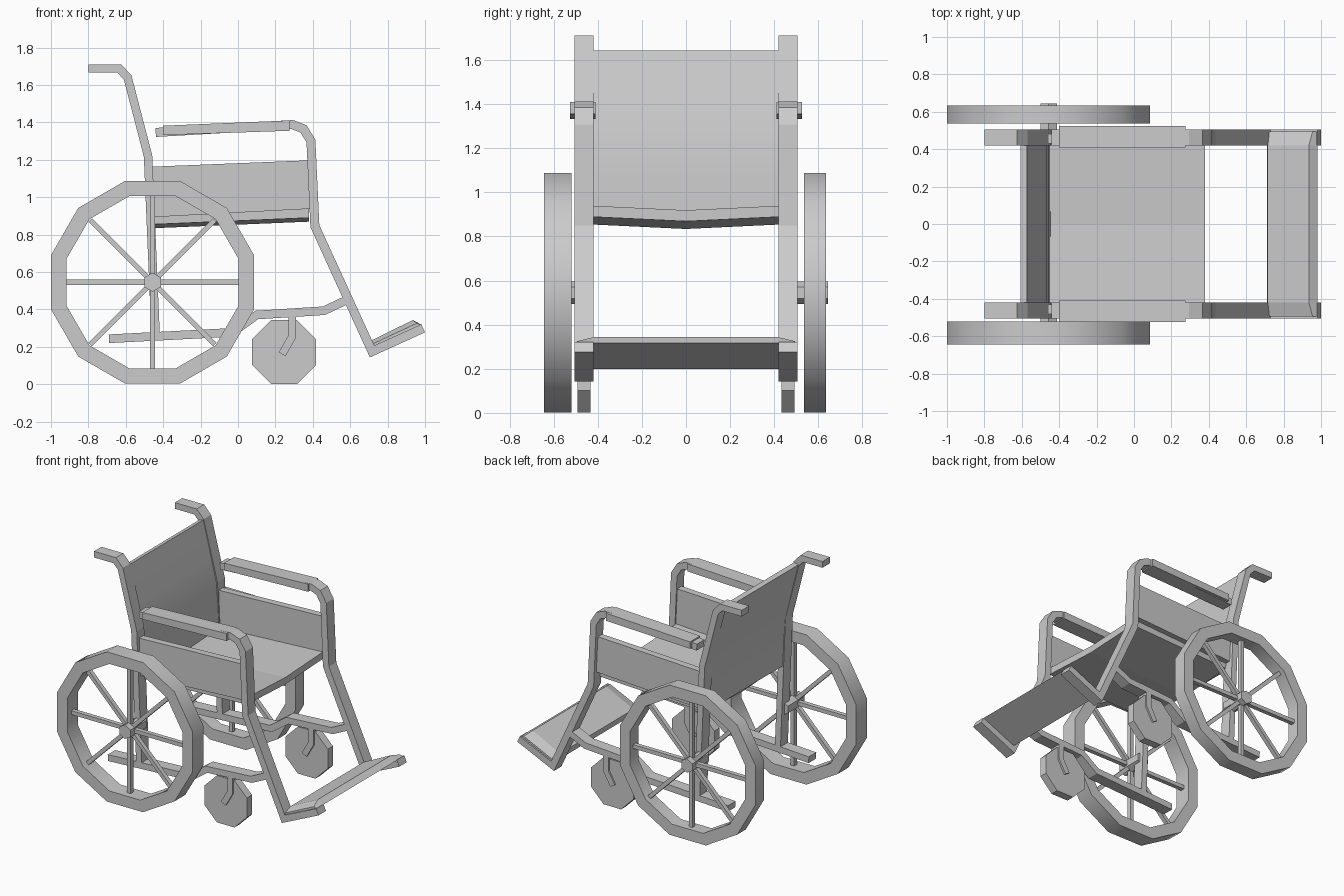
import bpy, bmesh, math
from mathutils import Vector

if "Cube" in bpy.data.objects:
    bpy.data.objects.remove(bpy.data.objects["Cube"])


def loft(name, sections, cyclic=False, smooth=False):
    """Skin a row of equal-sized closed sections; cap ends unless cyclic."""
    bm = bmesh.new()
    rows = [[bm.verts.new(p) for p in s] for s in sections]
    n, m = len(rows), len(rows[0])
    for i in range(n if cyclic else n - 1):
        a, b = rows[i], rows[(i + 1) % n]
        for j in range(m):
            k = (j + 1) % m
            bm.faces.new((a[j], a[k], b[k], b[j]))
    if not cyclic:
        bm.faces.new(rows[0])
        bm.faces.new(rows[-1])
    bmesh.ops.recalc_face_normals(bm, faces=bm.faces)
    me = bpy.data.meshes.new(name)
    bm.to_mesh(me)
    bm.free()
    ob = bpy.data.objects.new(name, me)
    bpy.context.collection.objects.link(ob)
    if smooth:
        bpy.ops.object.select_all(action='DESELECT')
        ob.select_set(True)
        bpy.context.view_layer.objects.active = ob
        bpy.ops.object.shade_smooth_by_angle(angle=math.radians(35))
    return ob


def bar(name, path, width, y0, y1, smooth=False):
    """Flat bar following an (x, z) path with mitred corners."""
    pts = [Vector(p) for p in path]
    dirs = [(b - a).normalized() for a, b in zip(pts, pts[1:])]
    quads = []
    for i, p in enumerate(pts):
        d0, d1 = dirs[max(i - 1, 0)], dirs[min(i, len(dirs) - 1)]
        t = (d0 + d1).normalized()
        nrm = Vector((-t.y, t.x)) * (width / 2 / t.dot(d1))
        a, b = p + nrm, p - nrm
        quads.append([(a.x, y0, a.y), (b.x, y0, b.y), (b.x, y1, b.y), (a.x, y1, a.y)])
    return loft(name, quads, smooth=smooth)


def extrude(name, profile, y0, y1):
    return loft(name, [[(x, y, z) for x, z in profile] for y in (y0, y1)])


def ngon(cx, cz, r, n, phase):
    return [(cx + r * math.cos(phase + math.tau * i / n),
             cz + r * math.sin(phase + math.tau * i / n)) for i in range(n)]


WX, WZ = -0.457, 0.545   # main wheel centre

for side, s in (("right", -1), ("left", 1)):
    y0, y1 = s * 0.42, s * 0.505

    # Frame bars
    bar(side + "_back_post", [(-0.80, 1.688), (-0.635, 1.688), (-0.59, 1.64),
        (-0.481, 1.22), (-0.44, 0.25)], 0.045, y0, y1)
    bar(side + "_front_frame", [(-0.44, 1.346), (0.29, 1.388), (0.35, 1.365),
        (0.39, 1.30), (0.411, 0.845), (0.717, 0.175), (0.99, 0.299)], 0.048, y0, y1)
    bar(side + "_lower_rail", [(-0.69, 0.243), (-0.03, 0.277), (0.10, 0.37),
        (0.46, 0.393), (0.58, 0.45)], 0.046, y0, y1)

    # Armrest pad and side panel
    extrude(side + "_armrest_pad", [(-0.40, 1.332), (0.275, 1.355), (0.275, 1.41),
            (-0.40, 1.382)], s * 0.41, s * 0.525)
    extrude(side + "_side_panel", [(-0.46, 0.893), (0.39, 0.938), (0.385, 1.197),
            (-0.46, 1.163)], s * 0.43, s * 0.48)

    # Main wheel: rim, spokes and hub
    w0, w1 = (-0.52, -0.643) if s < 0 else (0.536, 0.634)
    outer = ngon(WX, WZ, 0.5617, 12, math.pi / 12)
    inner = ngon(WX, WZ, 0.477, 12, math.pi / 12)
    loft(side + "_wheel_rim", [[(a, w0, b), (a, w1, b), (c, w1, d), (c, w0, d)]
         for (a, b), (c, d) in zip(outer, inner)], cyclic=True, smooth=True)
    mid = (w0 + w1) / 2
    for k in range(4):
        ca, sa = math.cos(k * math.pi / 4), math.sin(k * math.pi / 4)
        r = 0.47
        bar(f"{side}_spoke_{k}", [(WX - r * ca, WZ - r * sa), (WX + r * ca, WZ + r * sa)],
            0.028, mid - 0.016, mid + 0.016)
    extrude(side + "_wheel_hub", ngon(WX, WZ, 0.051, 6, math.pi / 2), s * 0.45, s * 0.643)

    # Caster wheel and its fork
    extrude(side + "_caster", ngon(0.246, 0.172, 0.184, 8, math.pi / 8), s * 0.434, s * 0.493)
    bar(side + "_caster_fork", [(0.29, 0.38), (0.29, 0.255), (0.236, 0.16)], 0.042, y0, y1)

# Seat sagging along its middle
loft("seat", [[(-0.45, y, 0.855 - d), (0.38, y, 0.89 - d), (0.38, y, 0.94 - d),
     (-0.45, y, 0.895 - d)] for y, d in ((-0.44, 0), (0, 0.021), (0.44, 0))])

# Backrest sheet following the rear posts
bar("backrest", [(-0.59, 1.64), (-0.562, 1.53), (-0.525, 1.38), (-0.485, 1.22),
    (-0.472, 1.05), (-0.465, 0.87)], 0.035, -0.43, 0.43, smooth=True)

# Footplate with tapered ends
full = [(0.712, 0.20), (0.98, 0.318), (0.935, 0.343), (0.715, 0.235)]
thin = [(0.712, 0.20), (0.98, 0.318), (0.955, 0.325), (0.712, 0.212)]
loft("footplate", [[(x, y, z) for x, z in q] for y, q in
     ((-0.495, thin), (-0.42, full), (0.42, full), (0.495, thin))])
